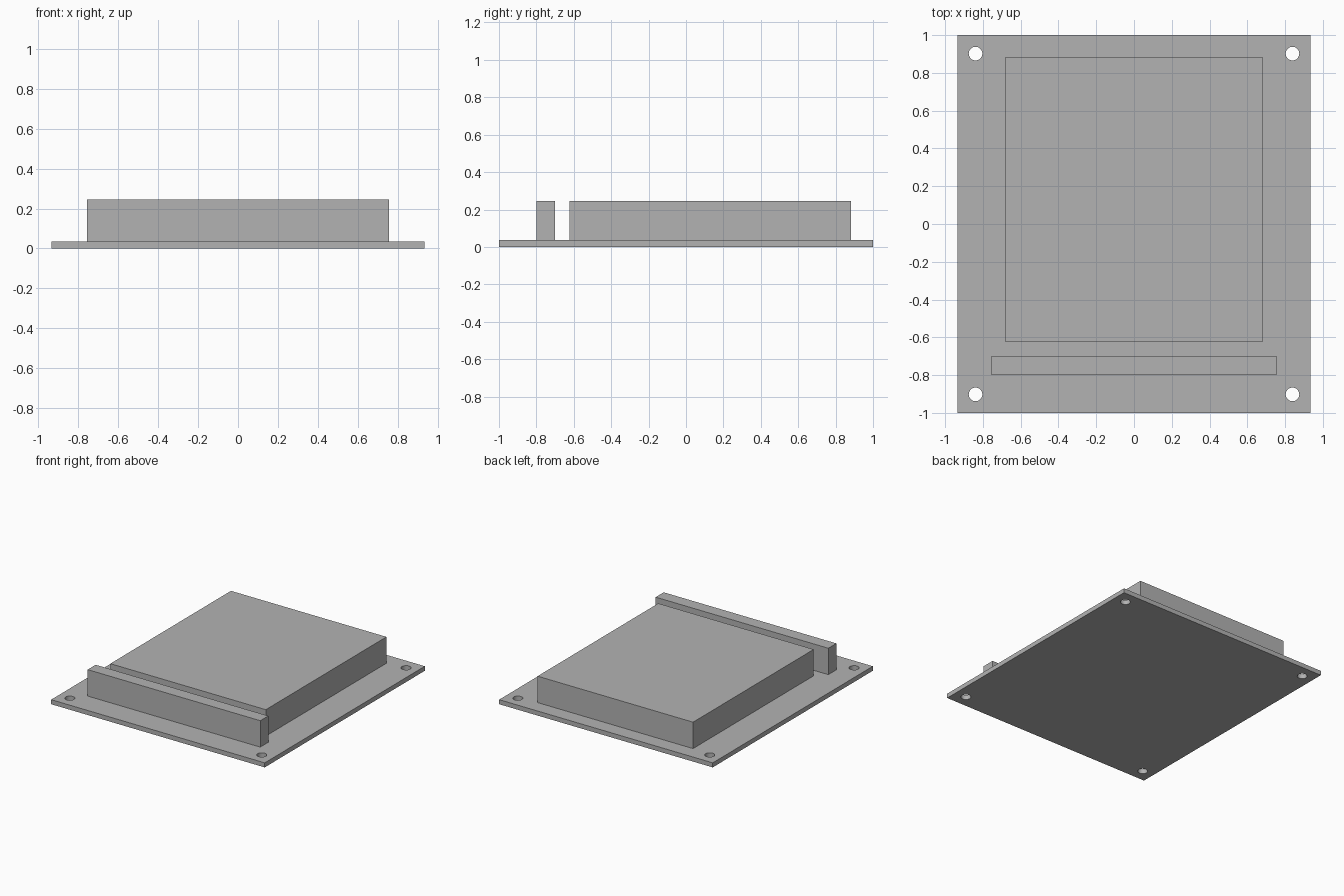
import bpy
import bmesh
from mathutils import Matrix, Vector

cube = bpy.data.objects.get("Cube")
if cube:
    bpy.data.objects.remove(cube, do_unlink=True)

# Single flat grey
grey = bpy.data.materials.new("mid grey")
grey.use_nodes = True
colour = (0.45, 0.45, 0.45, 1)
grey.diffuse_color = colour
grey.node_tree.nodes["Principled BSDF"].inputs["Base Color"].default_value = colour


def add_object(name, bm):
    mesh = bpy.data.meshes.new(name)
    bm.to_mesh(mesh)
    bm.free()
    mesh.materials.append(grey)
    obj = bpy.data.objects.new(name, mesh)
    bpy.context.collection.objects.link(obj)
    return obj


def box(name, half_x, y0, y1, z0, z1):
    """Box centred on x = 0, between the given y and z limits."""
    bm = bmesh.new()
    centre = Vector((0, (y0 + y1) / 2, (z0 + z1) / 2))
    size = Vector((2 * half_x, y1 - y0, z1 - z0, 1))
    bmesh.ops.create_cube(bm, size=1, matrix=Matrix.Translation(centre) @ Matrix.Diagonal(size))
    return add_object(name, bm)


PLATE_TOP, TOP = 0.036, 0.245

# Base plate and the two raised blocks
plate = box("base_plate", 0.934, -1, 1, 0, PLATE_TOP)
box("main_block", 0.68, -0.624, 0.883, PLATE_TOP, TOP)
box("front_connector_bar", 0.755, -0.8, -0.7, PLATE_TOP, TOP)

# Corner mounting holes
bm = bmesh.new()
for sx in (-1, 1):
    for sy in (-1, 1):
        bmesh.ops.create_cone(bm, cap_ends=True, segments=40, radius1=0.036, radius2=0.036,
                              depth=0.3, matrix=Matrix.Translation((sx * 0.839, sy * 0.902, 0)))
cutter = add_object("hole_cutter", bm)
cutter.hide_render = True
cutter.hide_viewport = True

holes = plate.modifiers.new("mounting_holes", "BOOLEAN")
holes.operation = "DIFFERENCE"
holes.solver = "EXACT"
holes.object = cutter

# Bake the holes, then smooth only their walls
bpy.context.view_layer.update()
drilled = bpy.data.meshes.new_from_object(plate.evaluated_get(bpy.context.evaluated_depsgraph_get()))
plate.modifiers.clear()
plate.data = drilled
bpy.data.objects.remove(cutter, do_unlink=True)
bpy.ops.object.select_all(action="DESELECT")
plate.select_set(True)
bpy.context.view_layer.objects.active = plate
bpy.ops.object.shade_smooth_by_angle(angle=0.5)
